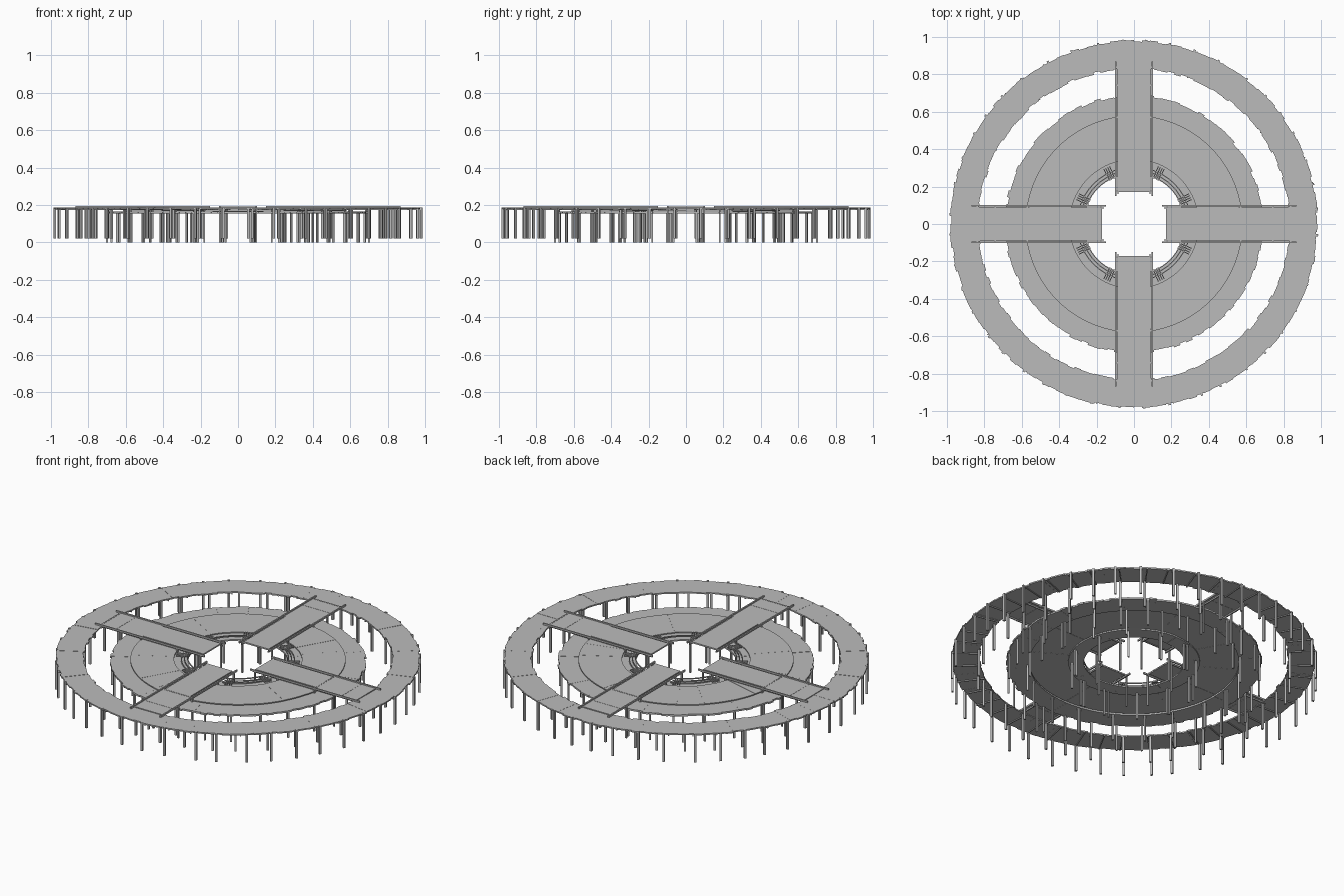
import bpy, bmesh, math, random
from mathutils import Matrix, Vector

random.seed(4)
cube = bpy.data.objects.get("Cube")
if cube:
    bpy.data.objects.remove(cube, do_unlink=True)

wood = bpy.data.materials.new("weathered_grey")
wood.use_nodes = True
GREY = (0.5, 0.5, 0.5, 1)
wood.diffuse_color = GREY
wood.node_tree.nodes["Principled BSDF"].inputs["Base Color"].default_value = GREY


def finish(name, bm):
    bmesh.ops.recalc_face_normals(bm, faces=bm.faces)
    mesh = bpy.data.meshes.new(name)
    bm.to_mesh(mesh)
    bm.free()
    mesh.materials.append(wood)
    obj = bpy.data.objects.new(name, mesh)
    bpy.context.collection.objects.link(obj)
    return obj


def box(bm, size, centre, angle=0):
    """Box placed in a frame turned about the z axis through the origin."""
    m = Matrix.Rotation(angle, 4, 'Z') @ Matrix.Translation(centre) @ Matrix.Diagonal((*size, 1))
    bmesh.ops.create_cube(bm, size=1, matrix=m)


def plank_ring(name, inner, outer, z, thick, count, rag_in=0.0, rag_out=0.0, group=4):
    """Ring deck of radial planks, with ragged ends and slightly uneven groups."""
    bm = bmesh.new()
    step = math.tau / count
    lift = 0
    for i in range(count):
        if i % group == 0:
            lift = random.uniform(-0.001, 0.001)
        r0 = inner + random.uniform(-rag_in, rag_in)
        r1 = outer + random.uniform(-rag_out, rag_out)
        corners = []
        for h in (z + lift - thick, z + lift):
            for r, a in ((r0, i), (r1, i), (r1, i + 1), (r0, i + 1)):
                corners.append(bm.verts.new((r * math.cos(a * step), r * math.sin(a * step), h)))
        lo, hi = corners[:4], corners[4:]
        bm.faces.new(lo)
        bm.faces.new(hi)
        for k in range(4):
            n = (k + 1) % 4
            bm.faces.new((lo[k], lo[n], hi[n], hi[k]))
    return finish(name, bm)


def post_ring(name, radius, count, bottom, top, width=0.012, phase=0.5):
    bm = bmesh.new()
    for i in range(count):
        a = (i + phase + random.uniform(-0.15, 0.15)) * math.tau / count
        box(bm, (width, width, top - bottom), (radius, 0, (top + bottom) / 2), a)
    return finish(name, bm)


# Outer ring walkway with its posts and cross battens
plank_ring("outer_ring_deck", 0.832, 0.98, 0.186, 0.008, 144, 0.006, 0.005)
post_ring("outer_ring_outer_posts", 0.981, 44, 0.02, 0.188)
post_ring("outer_ring_inner_posts", 0.842, 36, 0.02, 0.18)
bm = bmesh.new()
for i in range(44):
    a = (i + random.uniform(0.35, 0.65)) * math.tau / 44
    box(bm, (0.15, 0.006, 0.006), (0.907, 0, 0.176), a)
finish("outer_ring_joists", bm)

# Lower platform: ragged rim, raised floor and sunken inner step
plank_ring("platform_rim_deck", 0.565, 0.688, 0.165, 0.01, 120, 0, 0.006, 5)
plank_ring("platform_floor", 0.345, 0.58, 0.176, 0.006, 96, 0, 0, 4)
plank_ring("inner_step", 0.27, 0.355, 0.166, 0.008, 64, 0, 0, 4)
post_ring("platform_rim_posts", 0.68, 28, 0, 0.16, 0.01)
post_ring("platform_floor_posts", 0.575, 20, 0, 0.16, 0.01)
post_ring("inner_step_posts", 0.335, 12, 0, 0.16, 0.01)

# Four raised bridges with rails, crossbeams and end posts
for name, angle in (("right", math.pi), ("left", 0), ("front", -math.pi / 2), ("back", math.pi / 2)):
    bm = bmesh.new()
    box(bm, (0.28, 0.184, 0.006), (0.70, 0, 0.187), angle)
    box(bm, (0.40, 0.164, 0.006), (0.37, 0, 0.189), angle)
    finish(name + "_bridge_deck", bm)

    bm = bmesh.new()
    for side in (-1, 1):
        box(bm, (0.72, 0.008, 0.010), (0.51, side * 0.098, 0.191), angle)
        box(bm, (0.69, 0.006, 0.008), (0.505, side * 0.086, 0.180), angle)
    finish(name + "_bridge_rails", bm)

    bm = bmesh.new()
    for r in (0.175, 0.57, 0.742, 0.838):
        box(bm, (0.008, 0.20, 0.008), (r, 0, 0.187), angle)
    finish(name + "_bridge_crossbeams", bm)

    bm = bmesh.new()
    for r in (0.18, 0.33, 0.57, 0.70):
        for side in (-1, 1):
            box(bm, (0.009, 0.009, 0.185), (r, side * 0.098, 0.0925), angle)
    finish(name + "_bridge_posts", bm)

# Curved stair treads climbing between the bridges around the central opening
for k in range(4):
    bm = bmesh.new()
    for j, r in enumerate((0.272, 0.288, 0.304)):
        edge = math.asin(0.1 / r)
        span = math.pi / 2 - 2 * edge
        n = 8
        for i in range(n):
            a = k * math.pi / 2 + edge + (i + 0.5) * span / n
            box(bm, (0.005, r * span / n * 1.02, 0.006), (r, 0, 0.185 - j * 0.006), a)
    # Short ladder rungs beside each bridge
    for side in (0, 1):
        for i in range(4):
            a = k * math.pi / 2 + (0.40 + i * 0.035 if side == 0 else math.pi / 2 - 0.40 - i * 0.035)
            box(bm, (0.07, 0.005, 0.006), (0.30, 0, 0.178), a)
    finish("inner_stair_" + str(k + 1), bm)
